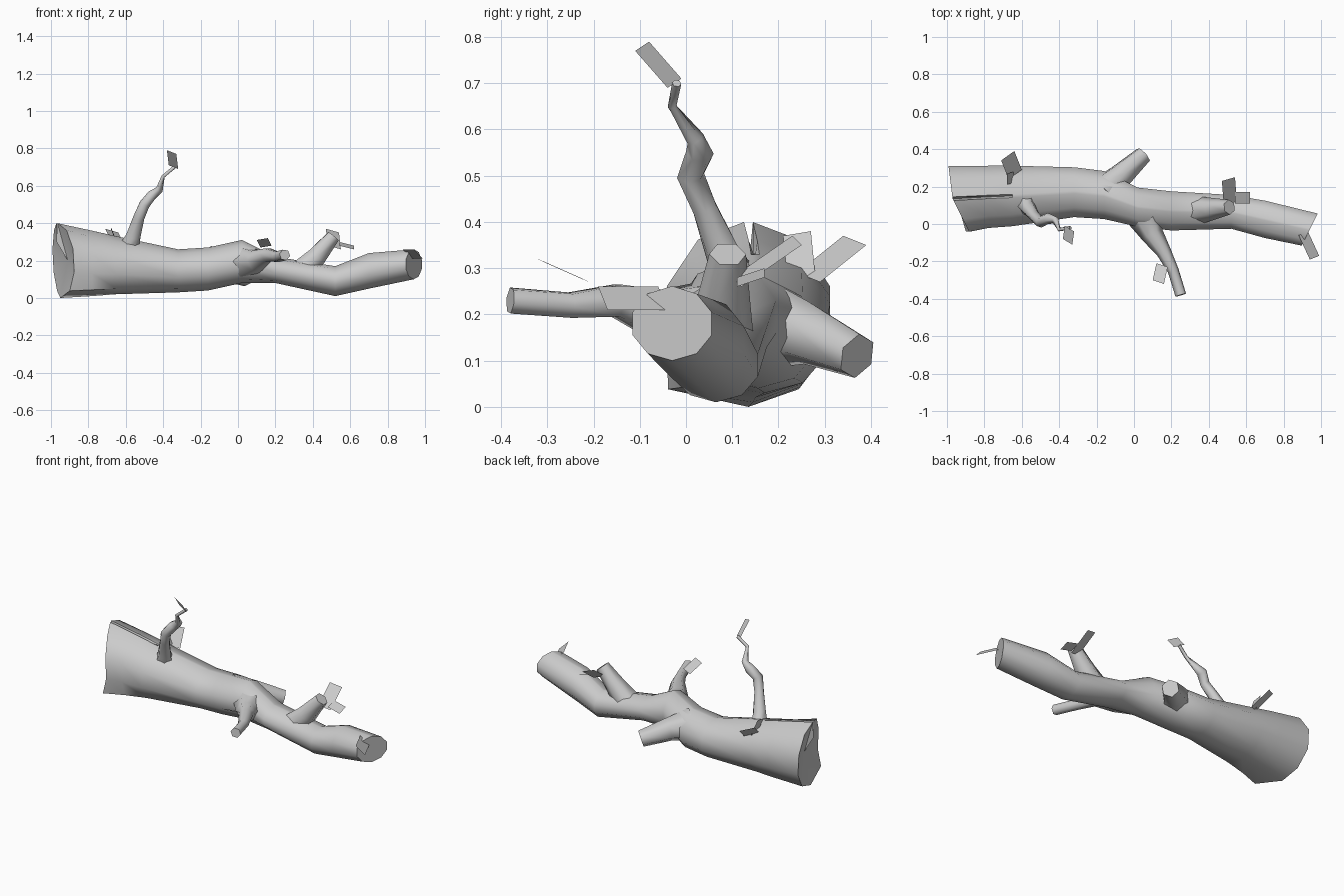
import bpy, bmesh
from math import radians, cos, sin, tau
from mathutils import Vector

cube = bpy.data.objects.get("Cube")
if cube:
    bpy.data.objects.remove(cube)

bark = bpy.data.materials.new("grey_bark")
bark.use_nodes = True
GREY = (0.6, 0.6, 0.6, 1)
bark.diffuse_color = GREY
bark.node_tree.nodes["Principled BSDF"].inputs["Base Color"].default_value = GREY


def finish(name, bm, smooth_angle=None):
    bmesh.ops.recalc_face_normals(bm, faces=bm.faces)
    mesh = bpy.data.meshes.new(name)
    bm.to_mesh(mesh)
    bm.free()
    mesh.materials.append(bark)
    obj = bpy.data.objects.new(name, mesh)
    bpy.context.collection.objects.link(obj)
    if smooth_angle:
        bpy.ops.object.select_all(action='DESELECT')
        obj.select_set(True)
        bpy.context.view_layer.objects.active = obj
        bpy.ops.object.shade_smooth_by_angle(angle=radians(smooth_angle))


def skin(bm, rings):
    count = len(rings[0])
    for ring, following in zip(rings, rings[1:]):
        for i in range(count):
            j = (i + 1) % count
            bm.faces.new((ring[i], ring[j], following[j], following[i]))


def cap(bm, ring, centre):
    middle = bm.verts.new(centre)
    for i in range(len(ring)):
        bm.faces.new((ring[i - 1], ring[i], middle))


# Trunk: x, front, back, bottom and top of each ring
stations = [
    (-0.97, -0.05, 0.32, 0, 0.4),
    (-0.78, -0.03, 0.32, 0.01, 0.36),
    (-0.65, -0.02, 0.32, 0.02, 0.33),
    (-0.32, 0.03, 0.31, 0.03, 0.26),
    (-0.16, 0.02, 0.29, 0.04, 0.27),
    (0.02, -0.02, 0.2, 0.08, 0.31),
    (0.2, -0.04, 0.18, 0.08, 0.22),
    (0.52, -0.03, 0.16, 0.01, 0.17),
    (0.7, -0.08, 0.13, 0.05, 0.24),
    (0.94, -0.12, 0.06, 0.1, 0.26),
]
angles = [87, 90, 93] + list(range(126, 415, 36))
bm = bmesh.new()
rings = []
for n, (x, front, back, bottom, top) in enumerate(stations):
    centre = Vector((x, (front + back) / 2, (bottom + top) / 2))
    half_width, half_height = (back - front) / 2, (top - bottom) / 2
    ring = []
    for angle in angles:
        y = half_width * cos(radians(angle))
        z = half_height * sin(radians(angle))
        offset = Vector((0, y, z))
        # A crack runs in from the broken end along the top
        if angle == 90 and n < 2:
            offset.z *= 0.5 + 0.35 * n
        # The trunk bulges low on the front near the broken end
        if angle == 234:
            offset.y *= max(1, 1.6 - n / 5)
        # Both ends are cut at a slant
        if n == 0:
            offset.x = max(-y / 2, -y / 8) + 0.1 * max(0, -z)
        elif n == len(stations) - 1:
            offset.x = y / 2
        ring.append(bm.verts.new(centre + offset))
    rings.append(ring)
skin(bm, rings)
cap(bm, rings[0], (-0.91, 0.14, 0.2))
cap(bm, rings[-1], (0.94, -0.03, 0.18))
finish("trunk", bm, 50)


# Branches: rings swept along a path of (x, y, z, radius)
def branch(name, *path, sides=6):
    bm = bmesh.new()
    points = [Vector(p[:3]) for p in path]
    rings = []
    for i, point in enumerate(points):
        tangent = points[min(i + 1, len(points) - 1)] - points[max(i - 1, 0)]
        across = tangent.cross(Vector((0.3, -0.5, 0.8))).normalized()
        along = tangent.normalized().cross(across)
        radius = path[i][-1]
        ring = []
        for side in range(sides):
            turn = tau * side / sides
            spoke = across * cos(turn) + along * sin(turn)
            ring.append(bm.verts.new(point + radius * spoke))
        rings.append(ring)
    skin(bm, rings)
    cap(bm, rings[0], points[0])
    cap(bm, rings[-1], points[-1])
    finish(name, bm, 70)


branch("back_stub", (-0.16, 0.17, 0.18, 0.1), (-0.07, 0.26, 0.16, 0.07), (0.05, 0.37, 0.11, 0.05))
branch("front_branch", (0.05, 0.04, 0.19, 0.09), (0.1, -0.06, 0.2, 0.06), (0.16, -0.15, 0.23, 0.04),
       (0.21, -0.25, 0.22, 0.03), (0.25, -0.38, 0.23, 0.03))
branch("upper_branch", (0.32, 0.07, 0.12, 0.08), (0.42, 0.08, 0.22, 0.06), (0.51, 0.09, 0.33, 0.04))
branch("tall_twig", (-0.59, 0.12, 0.25, 0.06), (-0.56, 0.08, 0.33, 0.04), (-0.53, 0.04, 0.43, 0.03),
       (-0.5, 0.01, 0.5, 0.03), (-0.46, 0.03, 0.55, 0.03), (-0.42, 0.02, 0.58, 0.02),
       (-0.4, -0.03, 0.65, 0.01), (-0.34, -0.02, 0.7, 0.01))


# Leaves: flat parallelograms given by three corners
def leaf(name, *corners):
    first, second, third = map(Vector, corners)
    bm = bmesh.new()
    outline = (first, second, third, first + third - second)
    bm.faces.new([bm.verts.new(corner) for corner in outline])
    finish(name, bm)


leaf("twig_leaf", (-0.38, -0.08, 0.79), (-0.33, -0.11, 0.77), (-0.32, -0.04, 0.69))
leaf("back_leaf_large", (-0.71, 0.34, 0.37), (-0.64, 0.39, 0.35), (-0.6, 0.29, 0.27))
leaf("back_leaf_small", (-0.68, 0.21, 0.37), (-0.64, 0.22, 0.27), (-0.64, 0.28, 0.28))
leaf("branch_leaf_large", (0.47, 0.23, 0.37), (0.54, 0.25, 0.35), (0.55, 0.12, 0.26))
leaf("branch_leaf_small", (0.54, 0.17, 0.3), (0.62, 0.17, 0.28), (0.62, 0.11, 0.26))
leaf("end_leaf", (0.88, -0.06, 0.26), (0.94, -0.19, 0.26), (0.99, -0.17, 0.21))
leaf("front_leaf", (0.12, -0.21, 0.27), (0.18, -0.23, 0.28), (0.16, -0.32, 0.32))
